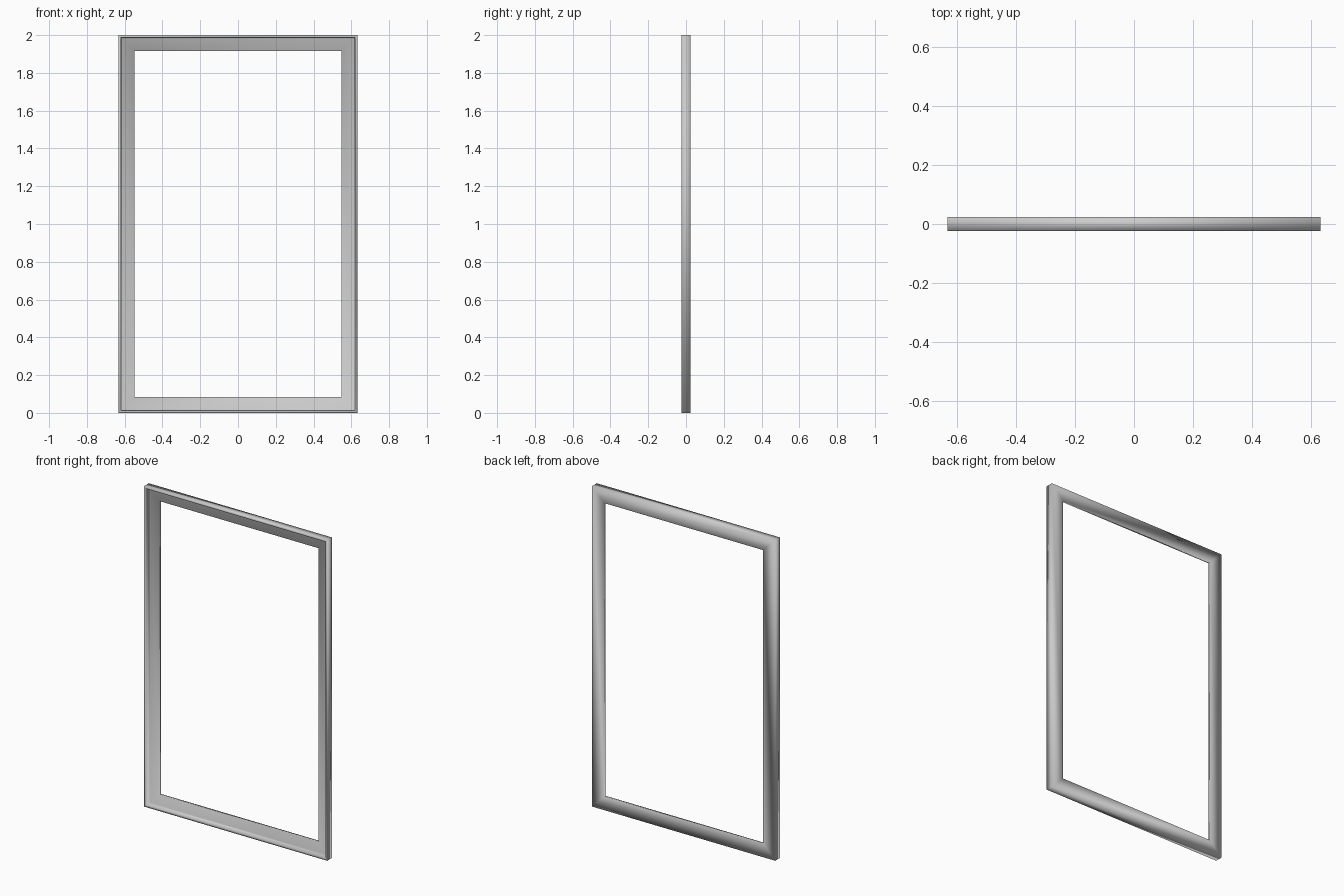
import bpy, bmesh

if "Cube" in bpy.data.objects:
    bpy.data.objects.remove(bpy.data.objects["Cube"])

W, H = 0.632, 2.0          # half width, full height

# Moulding cross-section: (inward distance from the outer edge, y)
profile = [
    (0.0, 0.023), (0.0, -0.023),          # outer side
    (0.013, -0.023), (0.014, 0.004),      # raised front rim and its step
    (0.018, 0.007), (0.084, 0.009),       # recessed front face
    (0.084, 0.023),                       # inner lip back to the rear face
]

bm = bmesh.new()


def corner(sx, top):
    """Mitred copy of the profile at one corner of the frame."""
    return [bm.verts.new((sx * (W - d), y, H - d if top else d)) for d, y in profile]


# Sweep the moulding round the four mitred corners
rings = [corner(-1, False), corner(1, False), corner(1, True), corner(-1, True)]
n = len(profile)
for i in range(4):
    a, b = rings[i], rings[(i + 1) % 4]
    for j in range(n):
        k = (j + 1) % n
        bm.faces.new((a[j], b[j], b[k], a[k]))
bmesh.ops.recalc_face_normals(bm, faces=bm.faces)

mesh = bpy.data.meshes.new("frame_moulding")
bm.to_mesh(mesh)
bm.free()
frame = bpy.data.objects.new("frame_moulding", mesh)
bpy.context.collection.objects.link(frame)

# The moulding is softly shaded all round
for p in mesh.polygons:
    p.use_smooth = True
